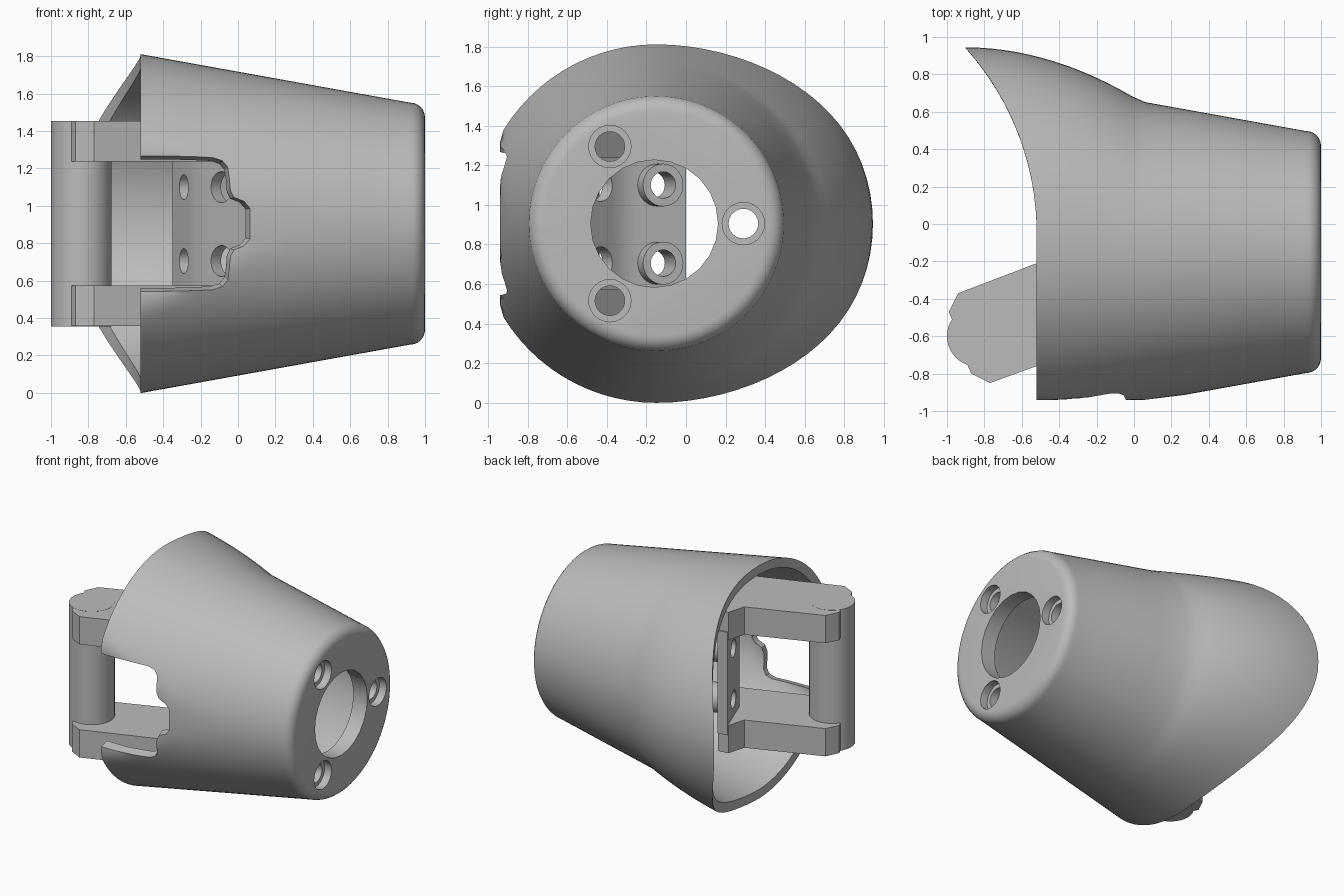
import bpy, bmesh, math
from mathutils import Vector

cube = bpy.data.objects.get("Cube")
if cube:
    bpy.data.objects.remove(cube, do_unlink=True)

grey = bpy.data.materials.new("plain_grey")
grey.use_nodes = True
COLOUR = (0.5, 0.5, 0.5, 1)
grey.diffuse_color = COLOUR
grey.node_tree.nodes["Principled BSDF"].inputs["Base Color"].default_value = COLOUR

CY, CZ = -0.15, 0.905          # axis of the shell
ARM_DIR = Vector((0.94, 0.342, 0))


def finish(name, bm):
    bmesh.ops.recalc_face_normals(bm, faces=bm.faces)
    mesh = bpy.data.meshes.new(name)
    bm.to_mesh(mesh)
    bm.free()
    mesh.materials.append(grey)
    ob = bpy.data.objects.new(name, mesh)
    bpy.context.collection.objects.link(ob)
    return ob


def prism(name, pts, axis, lo, hi, flare=1.0):
    """Extrude an outline along z or y; flare widens the low end."""
    bm = bmesh.new()
    ends = []
    for h, k in ((lo, flare), (hi, 1.0)):
        ring = []
        for a, b in pts:
            if axis == "z":
                co = (a, b, h)
            else:
                co = (-0.4 + (a + 0.4) * k, h, CZ + (b - CZ) * k)
            ring.append(bm.verts.new(co))
        ends.append(ring)
    n = len(pts)
    for i in range(n):
        j = (i + 1) % n
        bm.faces.new((ends[0][i], ends[0][j], ends[1][j], ends[1][i]))
    bm.faces.new(ends[0])
    bm.faces.new(ends[1])
    return finish(name, bm)


def rod(name, start, direction, length, radius, segments=32):
    d = Vector(direction).normalized()
    bm = bmesh.new()
    bmesh.ops.create_cone(bm, cap_ends=True, segments=segments,
                          radius1=radius, radius2=radius, depth=length)
    bm.transform(d.to_track_quat("Z", "Y").to_matrix().to_4x4())
    bmesh.ops.translate(bm, vec=Vector(start) + d * length / 2, verts=bm.verts)
    return finish(name, bm)


def combine(ob, tool, operation="DIFFERENCE"):
    tool.hide_render = True
    mod = ob.modifiers.new("cut", "BOOLEAN")
    mod.operation, mod.solver, mod.object = operation, "EXACT", tool
    bpy.ops.object.select_all(action="DESELECT")
    bpy.context.view_layer.objects.active = ob
    ob.select_set(True)
    bpy.ops.object.modifier_apply(modifier=mod.name)
    bpy.data.objects.remove(tool, do_unlink=True)


def smooth(ob):
    bpy.ops.object.select_all(action="DESELECT")
    bpy.context.view_layer.objects.active = ob
    ob.select_set(True)
    bpy.ops.object.shade_smooth_by_angle(angle=math.radians(28))


# Shell surface: a cone, bulged towards the back and flattened at the front
def section(x, t, inset):
    r = 0.645 + 0.18 * (0.93 - x)
    bulge = 0.945 - 0.305 * ((x + 0.91) / 0.97) ** 2 - CY
    depth = max(r, bulge) if x < 0.08 else r
    c = math.cos(t)
    y = CY + c * ((depth if c > 0 else r) - inset)
    return max(y, -0.94 + inset), CZ + math.sin(t) * (r - inset)


def rim_x(y):
    d = max(0, y + 0.05)
    return -0.52 - (1.48 - math.sqrt(1.48 ** 2 - d * d))


def shell_column(t, inset, end):
    x0 = -0.6
    for _ in range(20):
        x0 = rim_x(section(x0, t, inset)[0])
    xs = [x0 + (0.06 - x0) * i / 14 for i in range(15)]
    xs += [0.06 + (end - 0.06) * i / 4 for i in range(1, 5)]
    return [(x, *section(x, t, inset)) for x in xs]


def make_shell():
    bm = bmesh.new()
    columns = []
    count = 80
    for i in range(count):
        t = math.tau * i / count
        outer = shell_column(t, 0, 0.92)
        for k in range(1, 7):                     # rounded end edge
            a = math.pi / 2 * k / 6
            r = 0.567 + 0.08 * math.cos(a)
            outer.append((0.92 + 0.08 * math.sin(a),
                          CY + r * math.cos(t), CZ + r * math.sin(t)))
        inner = shell_column(t, 0.07, 0.88)
        columns.append([bm.verts.new(p) for p in inner[::-1] + outer])
    for i in range(count):
        a, b = columns[i], columns[(i + 1) % count]
        for j in range(len(a) - 1):
            bm.faces.new((a[j], a[j + 1], b[j + 1], b[j]))
    bm.faces.new([c[0] for c in columns])
    bm.faces.new([c[-1] for c in columns])
    return finish("shell", bm)


shell = make_shell()

# Central opening and three counterbored holes in the end wall
combine(shell, rod("bore", (0.7, -0.16, CZ), (1, 0, 0), 0.5, 0.322, 24))
for k in range(3):
    a = math.tau * k / 3
    y, z = CY - 0.01 + 0.45 * math.cos(a), CZ + 0.45 * math.sin(a)
    combine(shell, rod("hole", (0.7, y, z), (1, 0, 0), 0.5, 0.075, 24))
    combine(shell, rod("counterbore", (0.94, y, z), (1, 0, 0), 0.2, 0.107, 24))

# Notch in the front wall with a flared edge
half = [(-0.75, 0.57), (-0.15, 0.57), (-0.1, 0.585), (-0.075, 0.62),
        (-0.068, 0.74), (-0.05, 0.775), (0.0, 0.795), (0.03, 0.83)]
notch = half + [(x, 2 * CZ - z) for x, z in reversed(half)]
combine(shell, prism("notch", notch, "y", -1.2, -0.6))
combine(shell, prism("notch_flare", notch, "y", -1.0, -0.84, 1.13))
smooth(shell)

# Hinge arms, above and below
arm = [(-0.94, -0.37), (-0.99, -0.47), (-0.965, -0.53), (-0.89, -0.755),
       (-0.87, -0.8), (-0.77, -0.85), (0.03, -0.56), (0.06, -0.5),
       (-0.15, -0.31), (-0.27, -0.01), (-0.35, -0.02), (-0.39, -0.16)]
for name, low in (("lower_arm", 0.357), ("upper_arm", 1.237)):
    prism(name, arm, "z", low, low + 0.216)

# Hinge pin
pin = rod("hinge_pin", (-0.838, -0.6, 0.356), (0, 0, 1), 1.098, 0.162, 40)
smooth(pin)

# Bent mounting plate between the arms, with bosses and screw holes
bent = [(-0.35, -0.01), (-0.23, -0.33), (0.04, -0.62),
        (0.1, -0.56), (-0.155, -0.31), (-0.27, 0.0)]
plate = prism("mounting_plate", bent, "z", 0.5, 1.3)
for z in (0.705, 1.1):
    centre = Vector((-0.29, -0.17, z))
    combine(plate, rod("boss", centre + ARM_DIR * 0.04, ARM_DIR, 0.12, 0.108), "UNION")
    combine(plate, rod("screw_hole", centre - ARM_DIR * 0.2, ARM_DIR, 0.6, 0.067))
    combine(plate, rod("side_hole", (-0.235, -0.62, z), (0.73, 0.68, 0), 0.4, 0.083))
smooth(plate)
